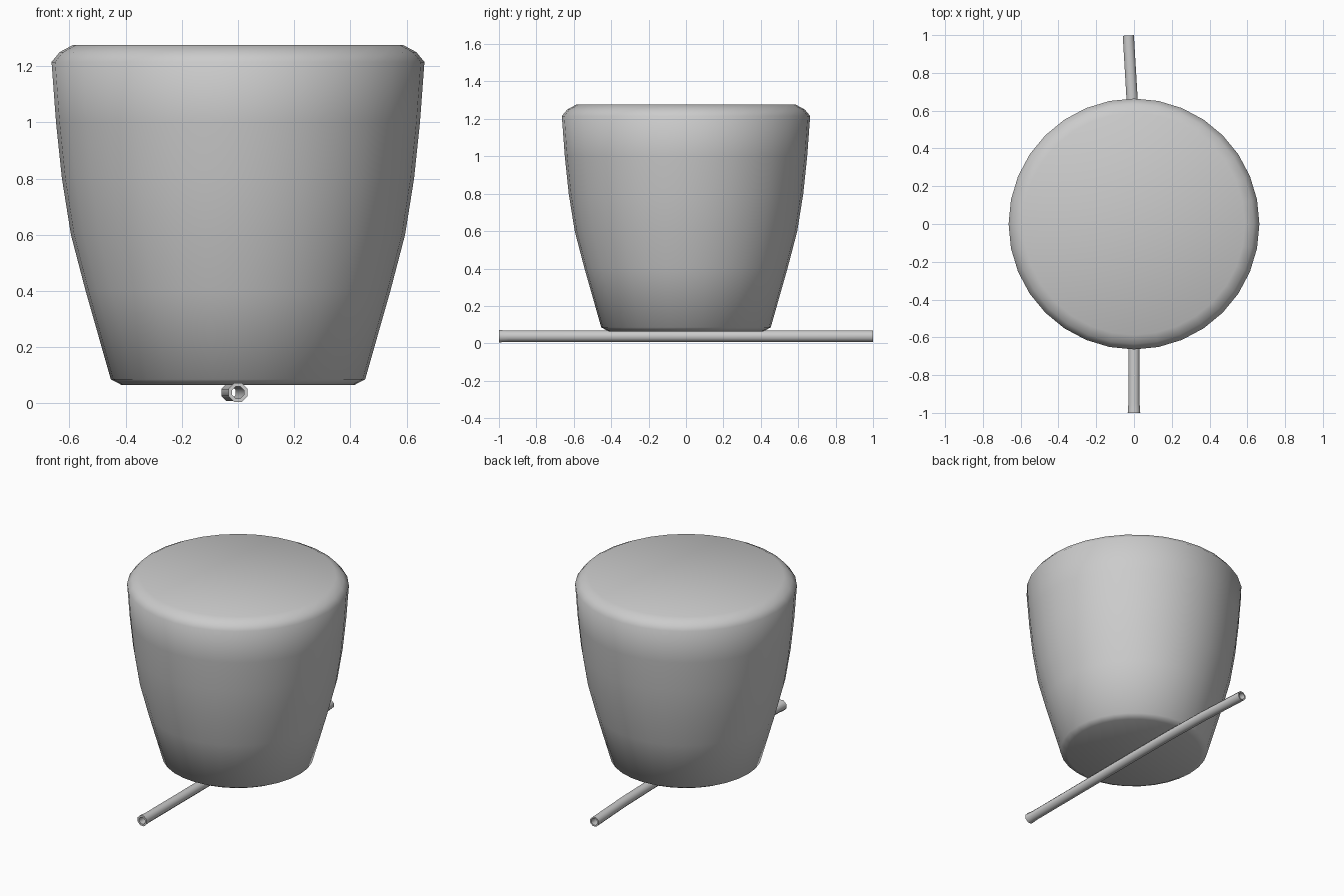
import bpy
import bmesh
from math import cos, sin, pi
from mathutils import Vector

cube = bpy.data.objects.get("Cube")
if cube:
    bpy.data.objects.remove(cube)

grey = bpy.data.materials.new("plain_grey")
grey.use_nodes = True
colour = (0.6, 0.6, 0.6, 1)
grey.diffuse_color = colour
grey.node_tree.nodes["Principled BSDF"].inputs["Base Color"].default_value = colour


def bridge(bm, a, b):
    """Join two rings of vertices with quads."""
    n = len(a)
    for i in range(n):
        j = (i + 1) % n
        bm.faces.new((a[i], a[j], b[j], b[i]))


def finish(bm, name, sharp_angle=None):
    bmesh.ops.recalc_face_normals(bm, faces=bm.faces)
    for face in bm.faces:
        face.smooth = True
    mesh = bpy.data.meshes.new(name)
    bm.to_mesh(mesh)
    bm.free()
    mesh.materials.append(grey)
    if sharp_angle:
        mesh.set_sharp_from_angle(angle=sharp_angle)
    obj = bpy.data.objects.new(name, mesh)
    bpy.context.collection.objects.link(obj)
    return obj


# Cup body: turned profile of (radius, height), capped at both ends
profile = [(0.413, 0.064), (0.453, 0.085), (0.544, 0.405), (0.595, 0.6),
           (0.627, 0.8), (0.648, 1.0), (0.664, 1.215), (0.635, 1.25),
           (0.587, 1.276)]
sides = 32
bm = bmesh.new()
rings = [[bm.verts.new((r * cos(2 * pi * i / sides), r * sin(2 * pi * i / sides), z))
          for i in range(sides)] for r, z in profile]
for low, high in zip(rings, rings[1:]):
    bridge(bm, low, high)
bm.faces.new(rings[0])
bm.faces.new(rings[-1])
finish(bm, "cup_body")

# Straw: hollow eight-sided tube with a slight lip and a gentle bend
height = 0.038
path = [(0, -1, 0.036), (0, -0.95, 0.032), (0, 0, 0.032), (-0.002, 0.35, 0.032),
        (-0.01, 0.66, 0.032), (-0.03, 0.998, 0.032)]
bore = 0.023
centres = [Vector((x, y, height)) for x, y, r in path]


def straw_ring(bm, index, radius):
    ahead = centres[min(index + 1, len(path) - 1)]
    behind = centres[max(index - 1, 0)]
    side = (ahead - behind).normalized().cross(Vector((0, 0, 1)))
    angles = [2 * pi * (i + 0.5) / 8 for i in range(8)]
    return [bm.verts.new(centres[index] + side * (radius * cos(a))
                         + Vector((0, 0, radius * sin(a)))) for a in angles]


bm = bmesh.new()
outer = [straw_ring(bm, i, p[2]) for i, p in enumerate(path)]
inner = [straw_ring(bm, i, bore) for i in range(len(path))]
loop = outer + inner[::-1]
for a, b in zip(loop, loop[1:] + loop[:1]):
    bridge(bm, a, b)
finish(bm, "straw", pi / 3)
